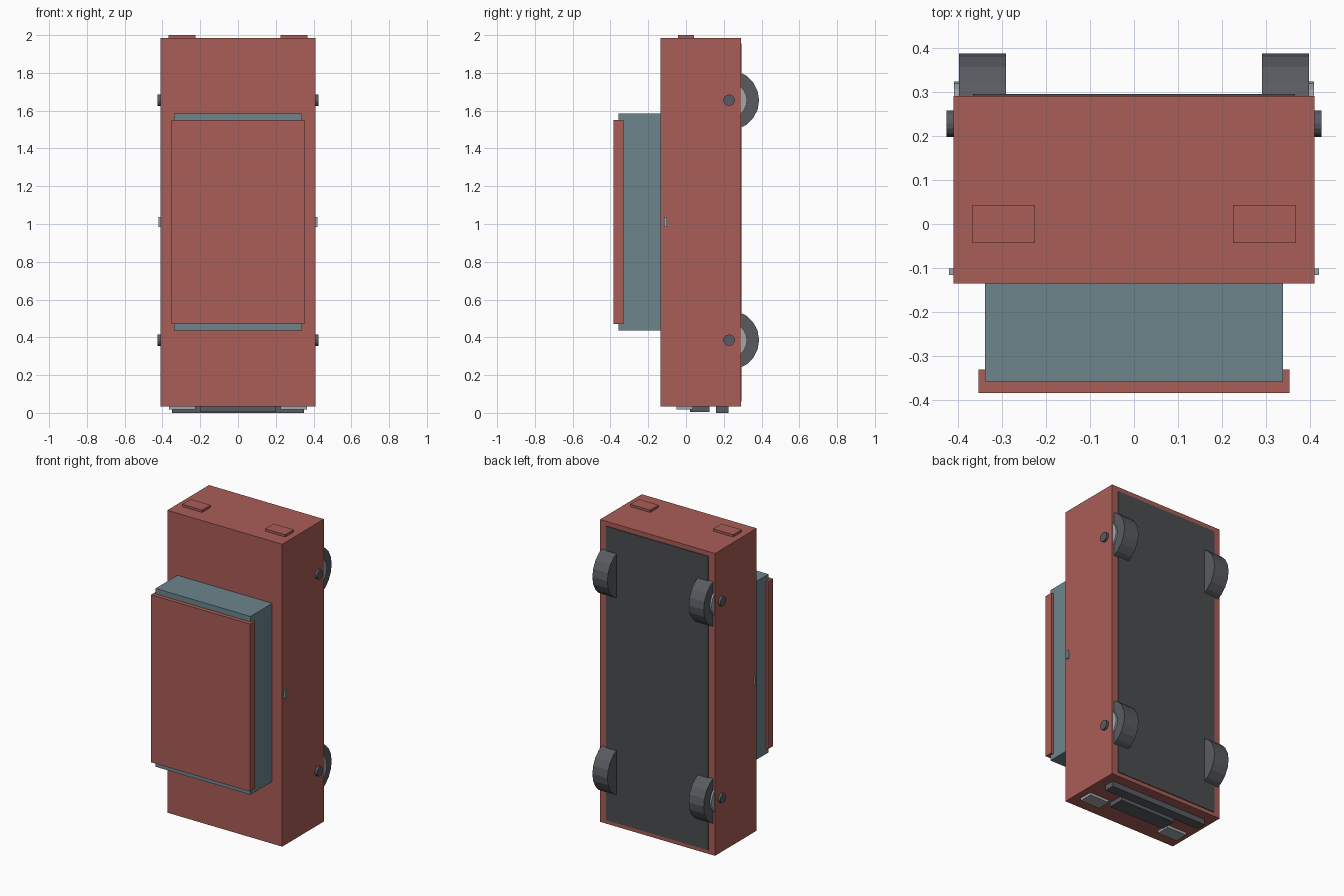
import bpy
from math import radians

cube = bpy.data.objects.get("Cube")
if cube:
    bpy.data.objects.remove(cube, do_unlink=True)


def material(name, rgb):
    m = bpy.data.materials.new(name)
    m.use_nodes = True
    colour = (*rgb, 1)
    m.diffuse_color = colour
    m.node_tree.nodes["Principled BSDF"].inputs["Base Color"].default_value = colour
    return m


red = material("red paint", (0.40, 0.11, 0.095))
glass = material("blue grey glass", (0.15, 0.235, 0.265))
rubber = material("dark rubber", (0.10, 0.105, 0.12))
underside = material("dark underside", (0.07, 0.073, 0.08))
metal = material("light metal", (0.36, 0.39, 0.40))


def finish(name, mat):
    obj = bpy.context.object
    obj.name = name
    obj.data.materials.append(mat)
    return obj


def box(name, mat, x, y, z):
    """Box spanning the given (low, high) ranges."""
    spans = (x, y, z)
    bpy.ops.mesh.primitive_cube_add(size=1, location=[(a + b) / 2 for a, b in spans])
    obj = finish(name, mat)
    obj.scale = [b - a for a, b in spans]
    bpy.ops.object.transform_apply(location=False, rotation=False, scale=True)


def mirrored_box(name, mat, x, y, z):
    box("left_" + name, mat, x, y, z)
    box("right_" + name, mat, (-x[1], -x[0]), y, z)


def disc(name, mat, radius, x, y, z, sides):
    """Cylinder lying along x between the two given x values."""
    bpy.ops.mesh.primitive_cylinder_add(
        vertices=sides, radius=radius, depth=abs(x[1] - x[0]),
        location=(sum(x) / 2, y, z), rotation=(0, radians(90), 0))
    finish(name, mat)


# Body, cabin and roof; the car stands on its nose with the roof to the front
box("body", red, (-0.41, 0.41), (-0.135, 0.29), (0.035, 1.985))
box("cabin", glass, (-0.338, 0.338), (-0.357, -0.13), (0.435, 1.585))
box("roof", red, (-0.353, 0.353), (-0.383, -0.33), (0.47, 1.55))
box("underbody", underside, (-0.365, 0.365), (0.25, 0.295), (0.06, 1.955))

# Nose details
box("bumper", rubber, (-0.35, 0.35), (0.16, 0.225), (0, 0.05))
box("grille", rubber, (-0.2, 0.2), (0.022, 0.125), (0.006, 0.05))
mirrored_box("headlight", metal, (0.225, 0.365), (-0.05, 0.038), (0.018, 0.05))

# Tail lights and door handles
mirrored_box("tail_light", red, (0.225, 0.367), (-0.043, 0.043), (1.97, 2.0))
mirrored_box("door_handle", metal, (0.40, 0.42), (-0.116, -0.101), (0.985, 1.037))

# Wheels with rim and hub cap
for side, s in (("left", 1), ("right", -1)):
    for end, z in (("front", 0.385), ("rear", 1.655)):
        label = f"{end}_{side}_"
        disc(label + "tyre", rubber, 0.159, (s * 0.29, s * 0.397), 0.228, z, 20)
        disc(label + "rim", metal, 0.095, (s * 0.38, s * 0.408), 0.228, z, 20)
        disc(label + "hub_cap", rubber, 0.03, (s * 0.39, s * 0.425), 0.228, z, 16)
